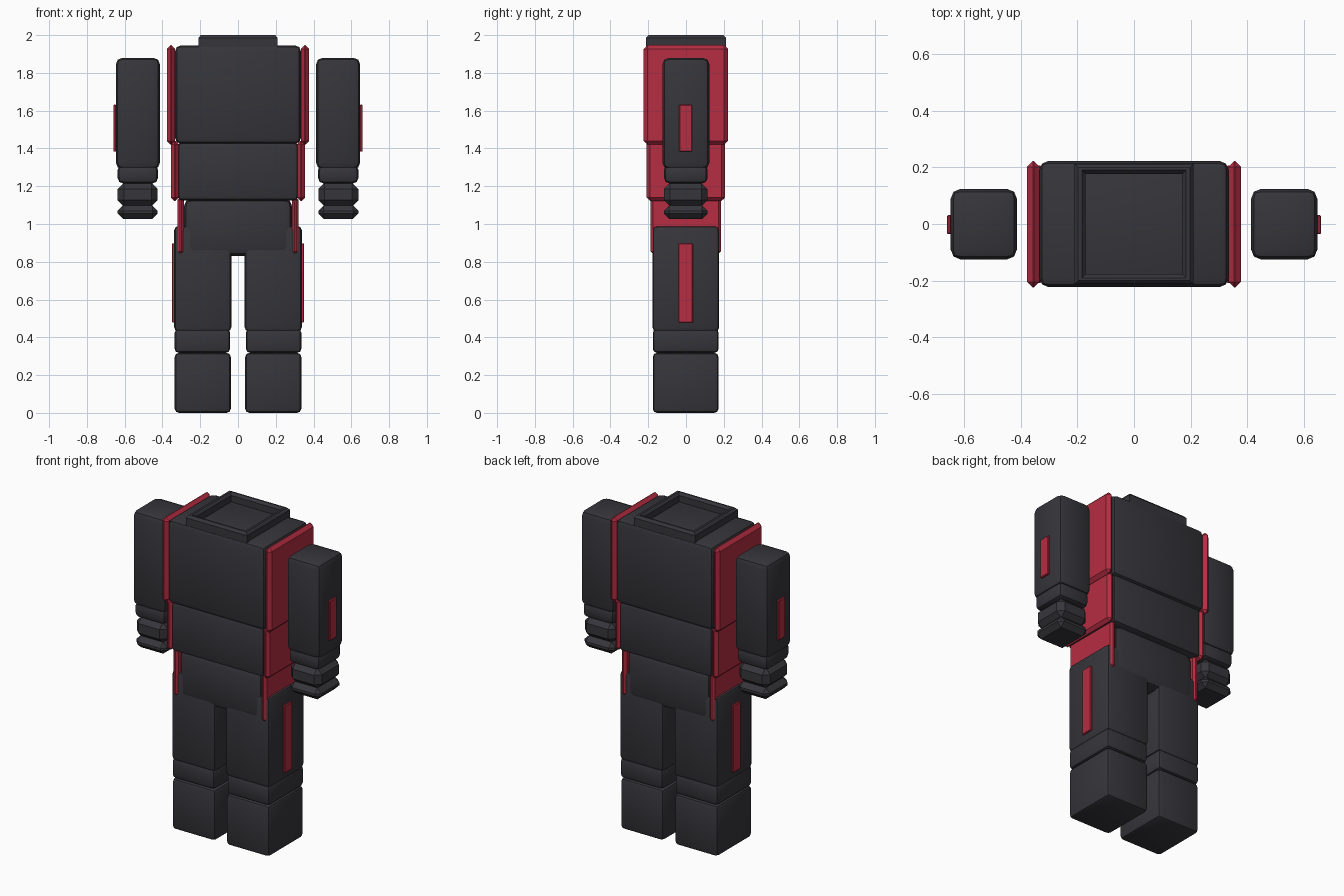
import bpy, bmesh, math

if "Cube" in bpy.data.objects:
    bpy.data.objects.remove(bpy.data.objects["Cube"])


def material(name, rgb):
    m = bpy.data.materials.new(name)
    m.diffuse_color = (*rgb, 1)
    m.use_nodes = True
    m.node_tree.nodes["Principled BSDF"].inputs["Base Color"].default_value = m.diffuse_color
    return m


GREY = material("dark_grey", (0.037, 0.036, 0.043))
RED = material("crimson", (0.46, 0.026, 0.055))


def finish(name, bm, mat, smooth=True):
    bmesh.ops.recalc_face_normals(bm, faces=bm.faces)
    me = bpy.data.meshes.new(name)
    bm.to_mesh(me)
    bm.free()
    me.materials.append(mat)
    ob = bpy.data.objects.new(name, me)
    bpy.context.collection.objects.link(ob)
    if smooth:
        bpy.ops.object.select_all(action='DESELECT')
        ob.select_set(True)
        bpy.context.view_layer.objects.active = ob
        bpy.ops.object.shade_smooth_by_angle(angle=math.radians(35))
    return ob


def box(name, x, y, z, mat, bevel=0.0, segments=2):
    """Bevelled box from (min, max) ranges."""
    bm = bmesh.new()
    bmesh.ops.create_cube(bm, size=1)
    for v in bm.verts:
        for i, (a, b) in enumerate((x, y, z)):
            v.co[i] = (a + b) / 2 + v.co[i] * (b - a)
    if bevel:
        bmesh.ops.bevel(bm, geom=bm.edges[:], offset=bevel, segments=segments,
                        profile=0.5, affect='EDGES', clamp_overlap=True)
    return finish(name, bm, mat, segments > 1)


def pair(name, x, y, z, mat, bevel=0.0, segments=2):
    """The same box on both sides of the body."""
    box("right_" + name, x, y, z, mat, bevel, segments)
    box("left_" + name, (-x[1], -x[0]), y, z, mat, bevel, segments)


# Torso
box("chest", (-0.333, 0.333), (-0.222, 0.222), (1.425, 1.945), GREY, 0.03)
box("abdomen", (-0.318, 0.318), (-0.207, 0.207), (1.125, 1.432), GREY, 0.022)
box("hips", (-0.288, 0.288), (-0.183, 0.183), (0.83, 1.135), GREY, 0.045)

# Collar: square ring with chamfered rim, swept through a short profile
bm = bmesh.new()
profile = [(0.21, 0.212, 1.93), (0.21, 0.212, 1.985), (0.197, 0.199, 2.0),
           (0.184, 0.19, 2.0), (0.171, 0.177, 1.985), (0.171, 0.177, 1.945)]
rings = [[bm.verts.new((sx * x, sy * y, z))
          for sx, sy in ((-1, -1), (1, -1), (1, 1), (-1, 1))]
         for x, y, z in profile]
for a, b in zip(rings, rings[1:]):
    for i in range(4):
        j = (i + 1) % 4
        bm.faces.new((a[i], a[j], b[j], b[i]))
bm.faces.new(rings[-1])
finish("collar", bm, GREY, False)

# Side panels
pair("chest_panel", (0.333, 0.377), (-0.224, 0.222), (1.42, 1.947), RED, 0.02, 1)
pair("abdomen_panel", (0.313, 0.355), (-0.208, 0.206), (1.122, 1.44), RED, 0.018, 1)
pair("hip_panel", (0.286, 0.321), (-0.187, 0.185), (0.842, 1.14), RED, 0.013, 1)

# Legs
pair("thigh", (0.035, 0.338), (-0.178, 0.176), (0.43, 0.99), GREY, 0.024)
pair("shin", (0.042, 0.336), (-0.176, 0.173), (0.318, 0.445), GREY, 0.022)
pair("foot", (0.038, 0.335), (-0.176, 0.172), (0.0, 0.318), GREY, 0.022)
pair("thigh_stripe", (0.336, 0.35), (-0.04, 0.036), (0.478, 0.898), RED, 0.004, 1)

# Arms
pair("arm", (0.413, 0.647), (-0.125, 0.124), (1.29, 1.88), GREY, 0.035)
pair("wrist", (0.424, 0.637), (-0.116, 0.114), (1.215, 1.315), GREY, 0.028)
pair("hand", (0.425, 0.637), (-0.117, 0.114), (1.093, 1.218), GREY, 0.033, 1)
pair("fingers", (0.425, 0.637), (-0.117, 0.114), (1.027, 1.098), GREY, 0.028, 1)
pair("arm_stripe", (0.645, 0.66), (-0.036, 0.032), (1.383, 1.632), RED, 0.004, 1)
